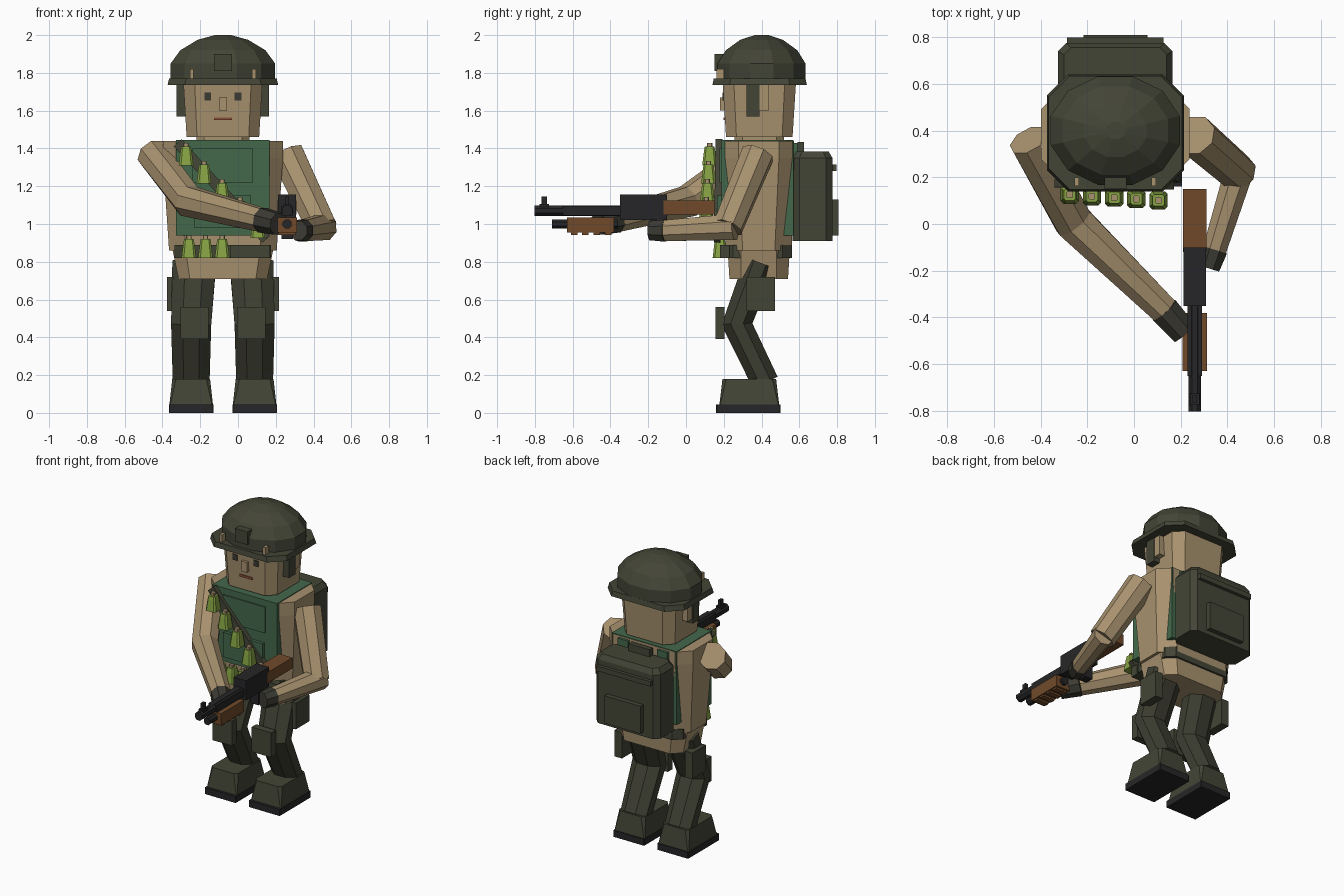
import bpy, bmesh, math
from mathutils import Vector

cube = bpy.data.objects.get("Cube")
if cube:
    bpy.data.objects.remove(cube, do_unlink=True)


def material(name, hex_code):
    srgb = [int(hex_code[i:i + 2], 16) / 255 for i in (0, 2, 4)]
    color = [((c + .055) / 1.055) ** 2.4 for c in srgb] + [1]
    mat = bpy.data.materials.new(name)
    mat.use_nodes = True
    mat.diffuse_color = color
    mat.node_tree.nodes["Principled BSDF"].inputs["Base Color"].default_value = color
    return mat


olive = material("dark olive", "434536")
trousers = material("trouser olive", "3d3e31")
tan = material("tan", "a8926f")
green = material("vest green", "44684b")
lime = material("grenade green", "86a343")
wood = material("wood brown", "704a2a")
black = material("gun black", "262628")
glove = material("glove grey", "3b3a33")
lips = material("lip red", "8f4f38")

MID = -.08   # body centre line, offset from the whole model's centre
BODY_Y = .385


def loft(name, mat, rings):
    """Skin a list of equal-length rings and cap both ends."""
    bm = bmesh.new()
    loops = [[bm.verts.new(p) for p in ring] for ring in rings]
    count = len(loops[0])
    for low, high in zip(loops, loops[1:]):
        for i in range(count):
            j = (i + 1) % count
            bm.faces.new((low[i], low[j], high[j], high[i]))
    bm.faces.new(loops[0][::-1])
    bm.faces.new(loops[-1])
    bmesh.ops.recalc_face_normals(bm, faces=bm.faces)
    mesh = bpy.data.meshes.new(name)
    bm.to_mesh(mesh)
    bm.free()
    mesh.materials.append(mat)
    obj = bpy.data.objects.new(name, mesh)
    bpy.context.collection.objects.link(obj)
    return obj


def block(name, mat, x, y, levels):
    """Upright block; each level is (z, half width, half depth, corner cut)."""
    rings = []
    for z, hx, hy, cut in levels:
        corners = []
        for sx, sy in ((1, 1), (-1, 1), (-1, -1), (1, -1)):
            pair = [(x + sx * hx, y + sy * (hy - cut), z),
                    (x + sx * (hx - cut), y + sy * hy, z)]
            corners += pair if sx == sy else pair[::-1]
        rings.append(corners)
    return loft(name, mat, rings)


def box(name, mat, xs, ys, zs):
    (a, b), (c, d) = xs, ys
    return loft(name, mat, [[(a, c, z), (b, c, z), (b, d, z), (a, d, z)] for z in zs])


def centred(name, mat, half, ys, zs):
    return box(name, mat, (MID - half, MID + half), ys, zs)


def tube(name, mat, points, radii, ref=(0, 0, 1), sides=8):
    """Faceted tube through points; each radius pair is (along ref, across)."""
    pts = [Vector(p) for p in points]
    rings = []
    for i, (p, (a, b)) in enumerate(zip(pts, radii)):
        into = (p - pts[i - 1]).normalized() if i else Vector()
        out = (pts[i + 1] - p).normalized() if i + 1 < len(pts) else Vector()
        t = (into + out).normalized()
        u = (Vector(ref) - t * t.dot(Vector(ref))).normalized()
        v = t.cross(u)
        angles = [2 * math.pi * (k + .5) / sides for k in range(sides)]
        rings.append([p + u * a * math.cos(g) + v * b * math.sin(g) for g in angles])
    return loft(name, mat, rings)


# Helmet
def dome_ring(z, s):
    angles = [math.tau * (k + .5) / 12 for k in range(12)]
    return [(MID + .295 * s * math.cos(g), .4 + .248 * s * math.sin(g), z) for g in angles]


loft("helmet_dome", olive, [dome_ring(z, s) for z, s in
     ((1.75, .97), (1.85, .97), (1.92, .79), (1.975, .47), (2, .15))])
block("helmet_brim", olive, MID, .39,
      [(1.735, .293, .25, .09), (1.77, .285, .243, .09)])
centred("helmet_mount", olive, .047, (.15, .25), (1.81, 1.9))

# Head and face
block("head", tan, MID, .388, [(1.46, .192, .176, .055), (1.76, .21, .195, .06)])
block("neck", tan, MID, .388, [(1.42, .14, .13, .04), (1.47, .14, .13, .04)])
centred("nose", tan, .021, (.18, .22), (1.6, 1.67))
centred("mouth", lips, .048, (.198, .206), (1.55, 1.565))
for side, label in ((-1, "right"), (1, "left")):
    def across(near, far):
        return sorted((MID + side * near, MID + side * far))

    box(label + "_eye", glove, across(.062, .098), (.192, .2), (1.655, 1.695))
    box(label + "_ear", tan, across(.18, .24), (.335, .44), (1.6, 1.735))
    box(label + "_chin_strap", olive, across(.19, .245), (.32, .39), (1.57, 1.74))
    box(label + "_helmet_clip", tan, across(.155, .175), (.162, .2), (1.77, 1.82))

    # Legs, boots and pads
    x = MID + side * .168
    tube(label + "_leg", trousers,
         [(MID + side * .152, .39, .79), (x, .27, .47), (x, .42, .16)],
         [(.125, .09), (.115, .088), (.105, .078)], ref=(1, 0, 0))
    block(label + "_sole", black, x, .33, [(0, .118, .17, .003), (.045, .118, .17, .003)])
    block(label + "_boot", olive, x, .335,
          [(.045, .115, .158, .005), (.18, .1, .142, .02)])
    box(label + "_knee_pad", olive, across(.075, .225), (.155, .205), (.39, .56))
    box(label + "_thigh_pouch", olive, across(.24, .297), (.32, .47), (.54, .72))

# Torso, hips and belt
block("torso", tan, MID, BODY_Y, [(.86, .285, .175, .09), (1.35, .318, .187, .08),
                                  (1.44, .318, .187, .08)])
block("hips", tan, MID, BODY_Y, [(.71, .235, .155, .06), (.87, .268, .165, .07)])
block("belt", olive, MID, .38, [(.82, .256, .18, .05), (.89, .256, .18, .05)])

# Vest with raised panels
centred("vest", green, .247, (.187, .57), (.94, 1.445))
centred("vest_panel", green, .16, (.178, .19), (1.22, 1.4))
centred("vest_pouch", green, .15, (.165, .19), (.98, 1.15))


# Grenades on a shoulder strap and on the belt
def grenade(name, x, y, z):
    block(name, lime, x, y, [(z, .039, .039, .012), (z + .075, .03, .03, .01),
                             (z + .1, .025, .025, .008)])
    block(name + "_cap", tan, x, y, [(z + .1, .014, .014, .004), (z + .12, .014, .014, .004)])


tube("grenade_strap", olive, [(-.32, .175, 1.43), (.15, .165, .92)],
     [(.025, .04)] * 2, ref=(0, 1, 0), sides=4)
for i in range(5):
    grenade("strap_grenade", -.275 + .095 * i, .125 - .006 * i, 1.31 - .096 * i)
for i in range(3):
    grenade("belt_grenade", -.26 + .088 * i, .18, .82)
box("belt_pouch", olive, (-.04, .17), (.18, .23), (.82, .89))

# Backpack
pack = block("backpack", olive, MID, .67, [(.91, .245, .105, .035), (1.35, .245, .105, .035),
                                           (1.385, .22, .085, .03)])
centred("pack_pocket", olive, .137, (.77, .808), (.94, 1.13))
centred("pack_flap", olive, .207, (.765, .798), (1.28, 1.315))
centred("pack_handle", olive, .08, (.59, .625), (1.37, 1.435))
for side in (-1, 1):
    x = MID + side * .15
    box("pack_strap", green, (x - .04, x + .04), (.54, .59), (1.36, 1.43))

# Arms and gloves
elbow, wrist = (-.26, .01, 1.12), (.13, -.37, 1.02)
tube("right_arm", tan, [(-.45, .36, 1.37), elbow, wrist],
     [(.09, .09), (.088, .088), (.066, .066)])
tube("right_glove", glove, [wrist, (.215, -.465, 1)], [(.07, .07), (.062, .062)])
elbow, wrist = (.445, .22, .98), (.345, -.11, .965)
tube("left_arm", tan, [(.26, .38, 1.37), elbow],
     [(.09, .095), (.082, .085)], ref=(0, 1, 0))
tube("left_forearm", tan, [(.46, .26, .985), wrist], [(.075, .068), (.06, .055)])
tube("left_glove", glove, [wrist, (.32, -.19, .965)], [(.063, .06), (.055, .05)])

# Rifle
GUN_X = .26


def gun_part(name, mat, half, ys, zs):
    return box(name, mat, (GUN_X - half, GUN_X + half), ys, zs)


def gun_tube(name, mat, radius, ys, z):
    return tube(name, mat, [(GUN_X, y, z) for y in ys], [(radius, radius)] * 2)


gun_part("stock", wood, .05, (-.12, .15), (1.05, 1.125))
gun_part("receiver", black, .048, (-.35, -.1), (1.02, 1.155))
gun_part("grip", black, .03, (-.19, -.13), (.92, 1.03))
gun_part("barrel_cover", black, .031, (-.65, -.34), (1.045, 1.095))
gun_tube("barrel", black, .03, (-.803, -.34), 1.07)
gun_tube("lower_tube", black, .026, (-.71, -.36), 1)
gun_part("handguard", wood, .052, (-.63, -.38), (.955, 1.035))
for i in range(4):
    gun_part("handguard_rib", wood, .045, (-.61 + .06 * i, -.575 + .06 * i), (.943, .96))
gun_part("front_sight", black, .01, (-.765, -.735), (1.08, 1.145))
gun_part("sight_base", black, .02, (-.775, -.725), (1.08, 1.105))
